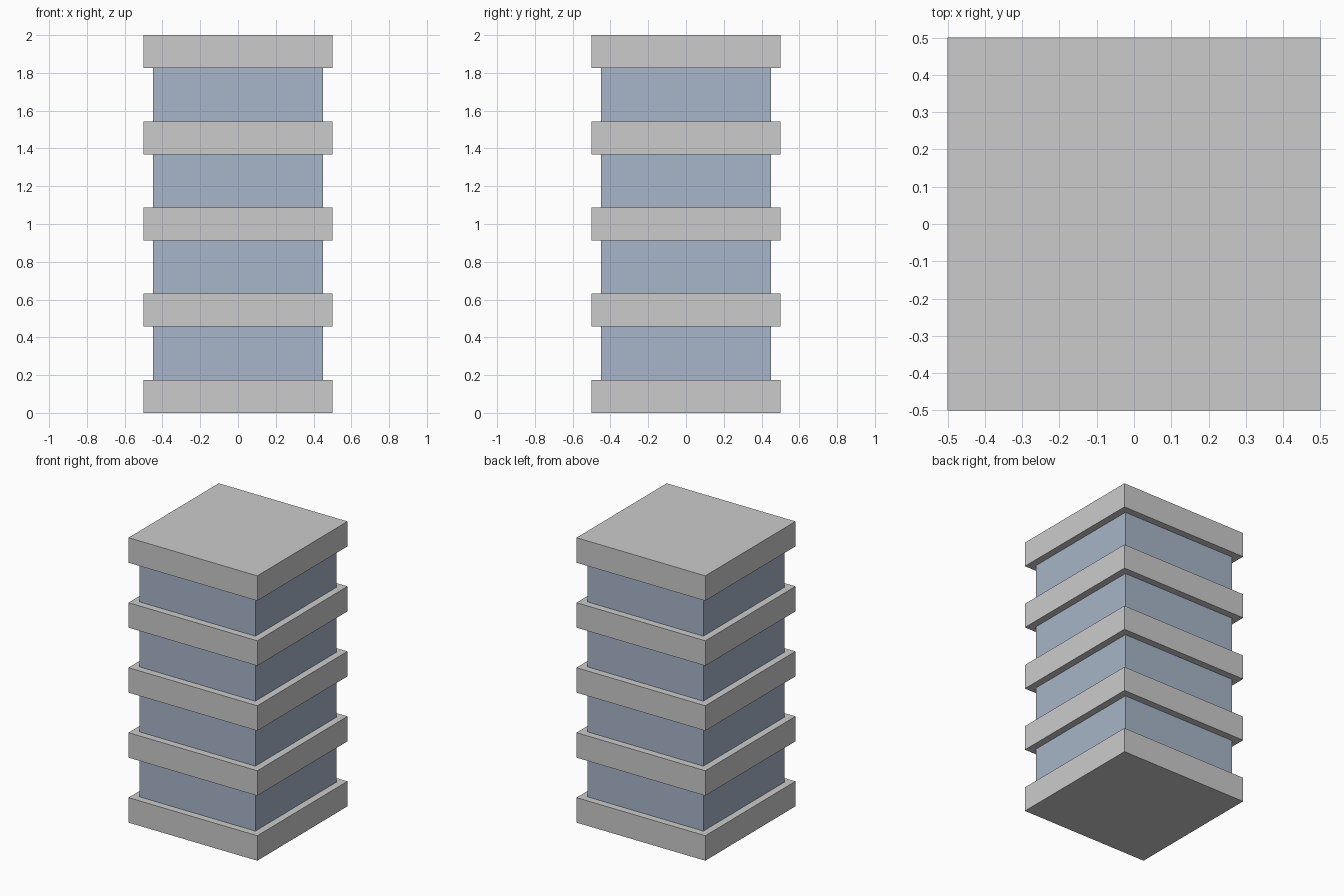
import bpy

if "Cube" in bpy.data.objects:
    bpy.data.objects.remove(bpy.data.objects["Cube"])

SLAB_H = 0.1754      # floor slab thickness
PITCH = (2 - SLAB_H) / 4   # storey height
GLASS_W = 0.9

glass = bpy.data.materials.new("window_blue")
glass.diffuse_color = (0.39, 0.46, 0.58, 1)
glass.use_nodes = True
glass.node_tree.nodes["Principled BSDF"].inputs["Base Color"].default_value = glass.diffuse_color


def box(name, width, z0, z1, mat=None):
    bpy.ops.mesh.primitive_cube_add(size=1, location=(0, 0, (z0 + z1) / 2))
    ob = bpy.context.object
    ob.name = name
    ob.scale = (width, width, z1 - z0)
    bpy.ops.object.transform_apply(location=False, rotation=False, scale=True)
    if mat:
        ob.data.materials.append(mat)
    return ob


# Five overhanging slabs
for i in range(5):
    box(f"floor_slab_{i + 1}", 1.0, i * PITCH, i * PITCH + SLAB_H)

# Four recessed window bands between the slabs
for i in range(4):
    box(f"window_band_{i + 1}", GLASS_W, i * PITCH + SLAB_H, (i + 1) * PITCH, glass)
